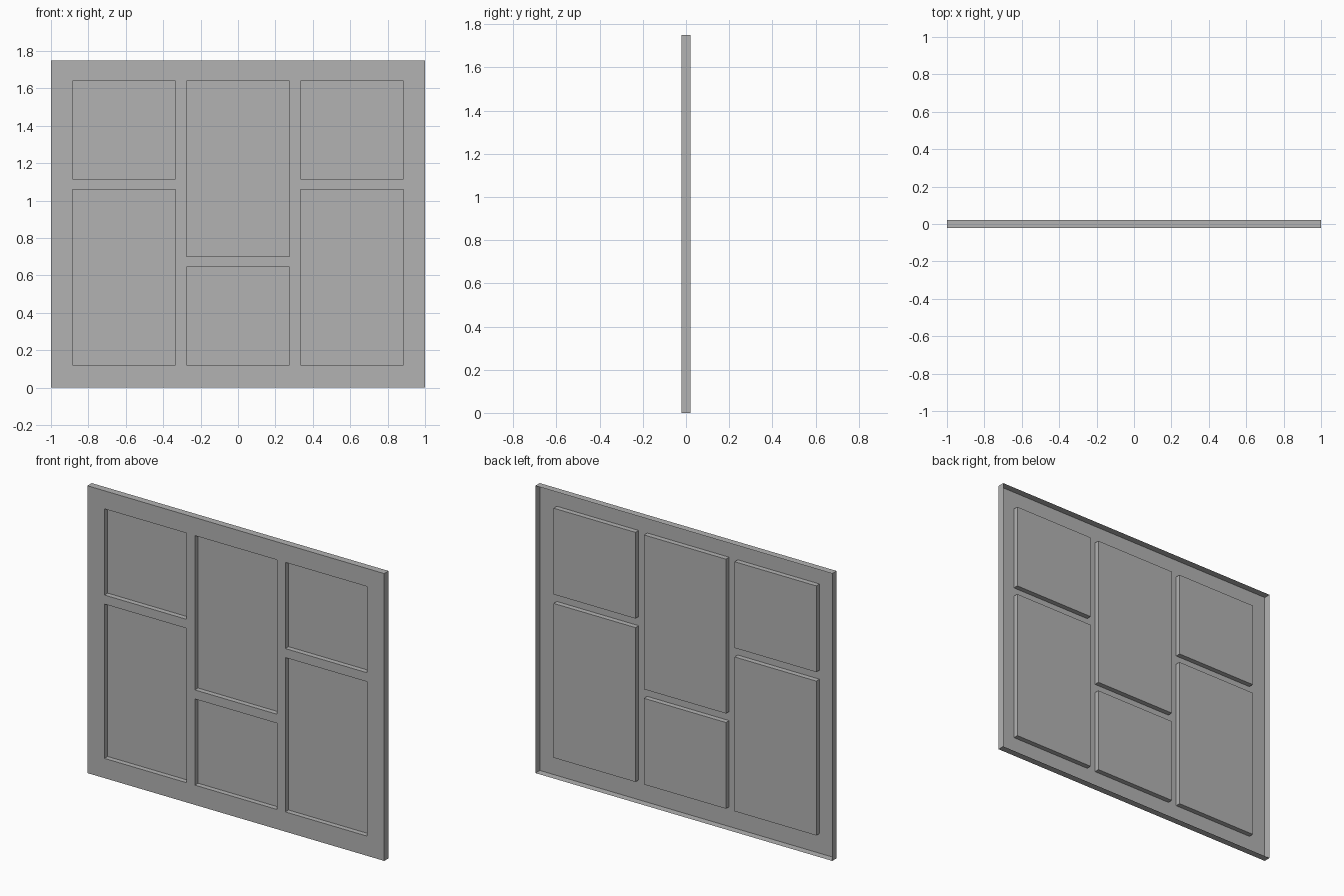
import bpy, bmesh

if "Cube" in bpy.data.objects:
    bpy.data.objects.remove(bpy.data.objects["Cube"])

W, H = 1.0, 1.75          # half width, height
FRONT, BACK = -0.021, 0.021
DEPTH = 0.031             # how far each pan is pressed in

# pans: x range and z range
SIDE = [(0.12, 1.06), (1.115, 1.64)]
MIDDLE = [(0.12, 0.645), (0.70, 1.64)]
COLUMNS = [((-0.885, -0.334), SIDE), ((-0.276, 0.276), MIDDLE), ((0.334, 0.885), SIDE)]
pans = [(xr, zr) for xr, rows in COLUMNS for zr in rows]

xs = sorted({-W, W} | {x for xr, _ in pans for x in xr})
zs = sorted({0.0, H} | {z for _, zr in pans for z in zr})

# front sheet split along the pan borders
bm = bmesh.new()
grid = [[bm.verts.new((x, FRONT, z)) for z in zs] for x in xs]
for i in range(len(xs) - 1):
    for j in range(len(zs) - 1):
        bm.faces.new((grid[i][j], grid[i + 1][j], grid[i + 1][j + 1], grid[i][j + 1]))

# outer rim folded back
border = [e for e in bm.edges if e.is_boundary]
rim = bmesh.ops.extrude_edge_only(bm, edges=border)["geom"]
for v in rim:
    if isinstance(v, bmesh.types.BMVert):
        v.co.y = BACK

# pans pressed backwards
for (x0, x1), (z0, z1) in pans:
    cells = []
    for f in bm.faces:
        c = f.calc_center_median()
        if abs(f.normal.y) > 0.9 or f.normal.length == 0:
            if x0 < c.x < x1 and z0 < c.z < z1 and abs(c.y - FRONT) < 1e-4:
                cells.append(f)
    out = bmesh.ops.extrude_face_region(bm, geom=cells)["geom"]
    bmesh.ops.delete(bm, geom=[f for f in cells if f.is_valid], context="FACES")
    for v in out:
        if isinstance(v, bmesh.types.BMVert):
            v.co.y = FRONT + DEPTH

# merge flat cells, keep the front facing -y
bmesh.ops.dissolve_limit(bm, angle_limit=0.01, verts=bm.verts, edges=bm.edges)
bmesh.ops.recalc_face_normals(bm, faces=bm.faces)
if sum(f.normal.y * f.calc_area() for f in bm.faces) > 0:
    bmesh.ops.reverse_faces(bm, faces=bm.faces)

mesh = bpy.data.meshes.new("pressed_panel")
bm.to_mesh(mesh)
bm.free()
panel = bpy.data.objects.new("pressed_panel", mesh)
bpy.context.collection.objects.link(panel)

grey = bpy.data.materials.new("grey")
grey.diffuse_color = (0.45, 0.45, 0.45, 1)
grey.use_nodes = True
grey.node_tree.nodes["Principled BSDF"].inputs["Base Color"].default_value = grey.diffuse_color
mesh.materials.append(grey)
